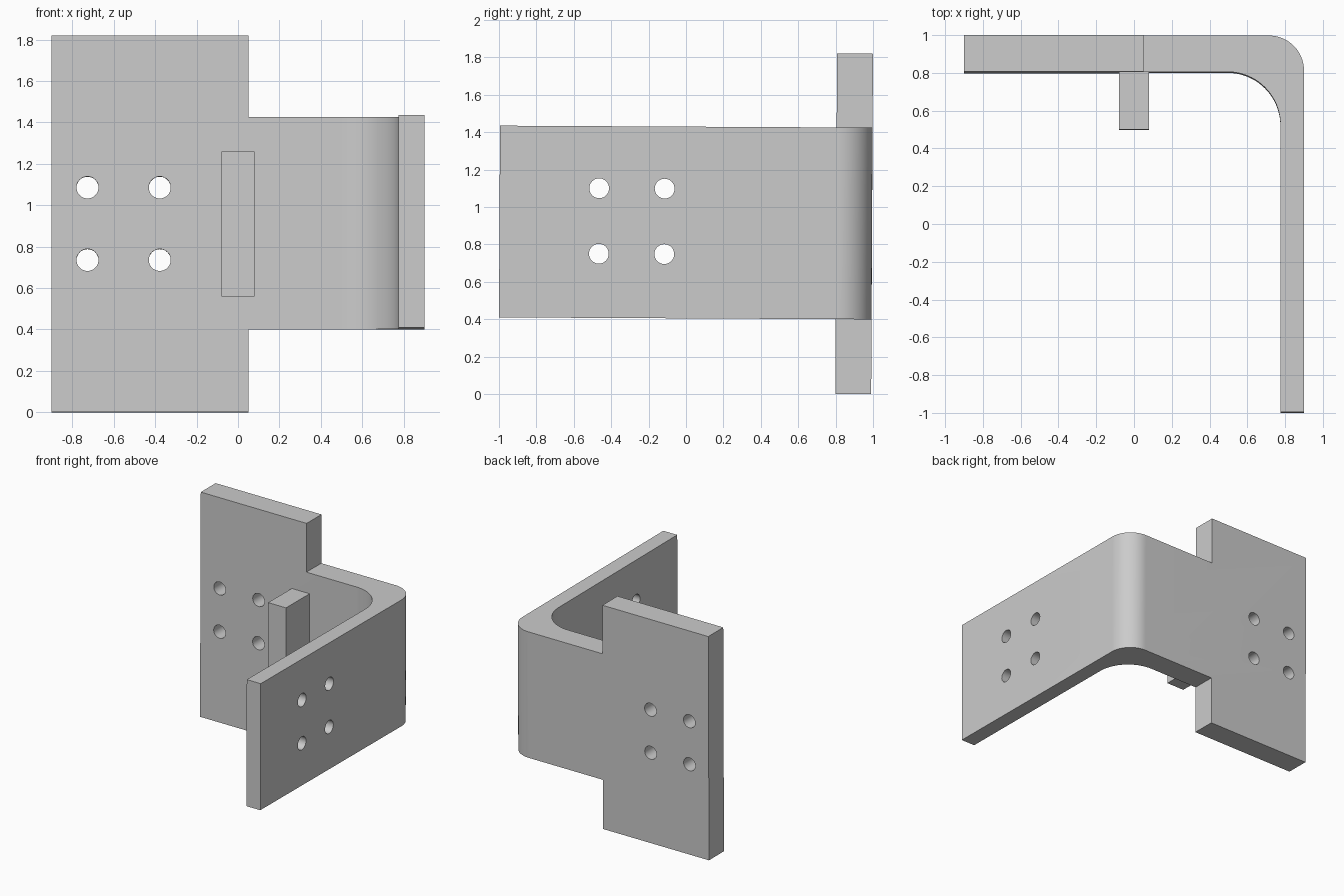
import bpy, bmesh
from math import sin, cos, pi
from mathutils import Matrix

if "Cube" in bpy.data.objects:
    bpy.data.objects.remove(bpy.data.objects["Cube"])

TILT = Matrix.Rotation(-0.0053, 4, 'X')  # the whole part leans very slightly


def finish(name, bm):
    me = bpy.data.meshes.new(name)
    bm.to_mesh(me)
    bm.free()
    ob = bpy.data.objects.new(name, me)
    bpy.context.collection.objects.link(ob)
    return ob


def box(name, lo, hi):
    bm = bmesh.new()
    size = [b - a for a, b in zip(lo, hi)]
    mid = [(a + b) / 2 for a, b in zip(lo, hi)]
    bmesh.ops.create_cube(bm, size=1, matrix=Matrix.Translation(mid) @ Matrix.Diagonal((*size, 1)))
    return finish(name, bm)


def hole(centre, axis, radius=0.053):
    bm = bmesh.new()
    m = Matrix.Translation(centre) @ Matrix.Rotation(pi / 2, 4, axis)
    bmesh.ops.create_cone(bm, cap_ends=True, segments=32, radius1=radius,
                          radius2=radius, depth=0.5, matrix=m)
    return finish("hole_cutter", bm)


def arc(cx, cy, r, a0, a1, n=20):
    return [(cx + r * cos(a0 + (a1 - a0) * i / n), cy + r * sin(a0 + (a1 - a0) * i / n))
            for i in range(n + 1)]


# Bent L-shaped plate, profile seen from the top
profile = [(-0.9, 0.798), (-0.9, 0.99)]
profile += arc(0.715, 0.805, 0.185, pi / 2, 0)
profile += [(0.9, -1.002), (0.775, -1.002)]
profile += arc(0.495, 0.518, 0.28, 0, pi / 2)
bm = bmesh.new()
face = bm.faces.new([bm.verts.new((x, y, 0.005)) for x, y in profile])
ext = bmesh.ops.extrude_face_region(bm, geom=[face])
bmesh.ops.translate(bm, vec=(0, 0, 1.82),
                    verts=[v for v in ext["geom"] if isinstance(v, bmesh.types.BMVert)])
bmesh.ops.recalc_face_normals(bm, faces=bm.faces)
bracket = finish("bent_bracket", bm)

# Cutters: the arm is narrower than the mounting plate, plus two sets of four holes
cutters = [box("notch_cutter", (0.05, -1.2, -0.3), (1.2, 1.2, 0.405)),
           box("notch_cutter", (0.05, -1.2, 1.43), (1.2, 1.2, 2.2))]
for z in (0.74, 1.09):
    cutters += [hole((x, 0.89, z), 'X') for x in (-0.727, -0.378)]
    cutters += [hole((0.84, y, z + 0.008), 'Y') for y in (-0.47, -0.12)]
for c in cutters:
    mod = bracket.modifiers.new("cut", 'BOOLEAN')
    mod.operation, mod.solver, mod.object = 'DIFFERENCE', 'EXACT', c
    bpy.context.view_layer.objects.active = bracket
    bpy.ops.object.modifier_apply(modifier=mod.name)
    bpy.data.objects.remove(c)

# Stop block standing on the inner face of the mounting plate
block = box("stop_block", (-0.08, 0.494, 0.563), (0.08, 0.80, 1.263))

for ob in (bracket, block):
    ob.data.transform(TILT)
bpy.ops.object.select_all(action='DESELECT')
bracket.select_set(True)
bpy.context.view_layer.objects.active = bracket
bpy.ops.object.shade_smooth_by_angle(angle=pi / 6)
